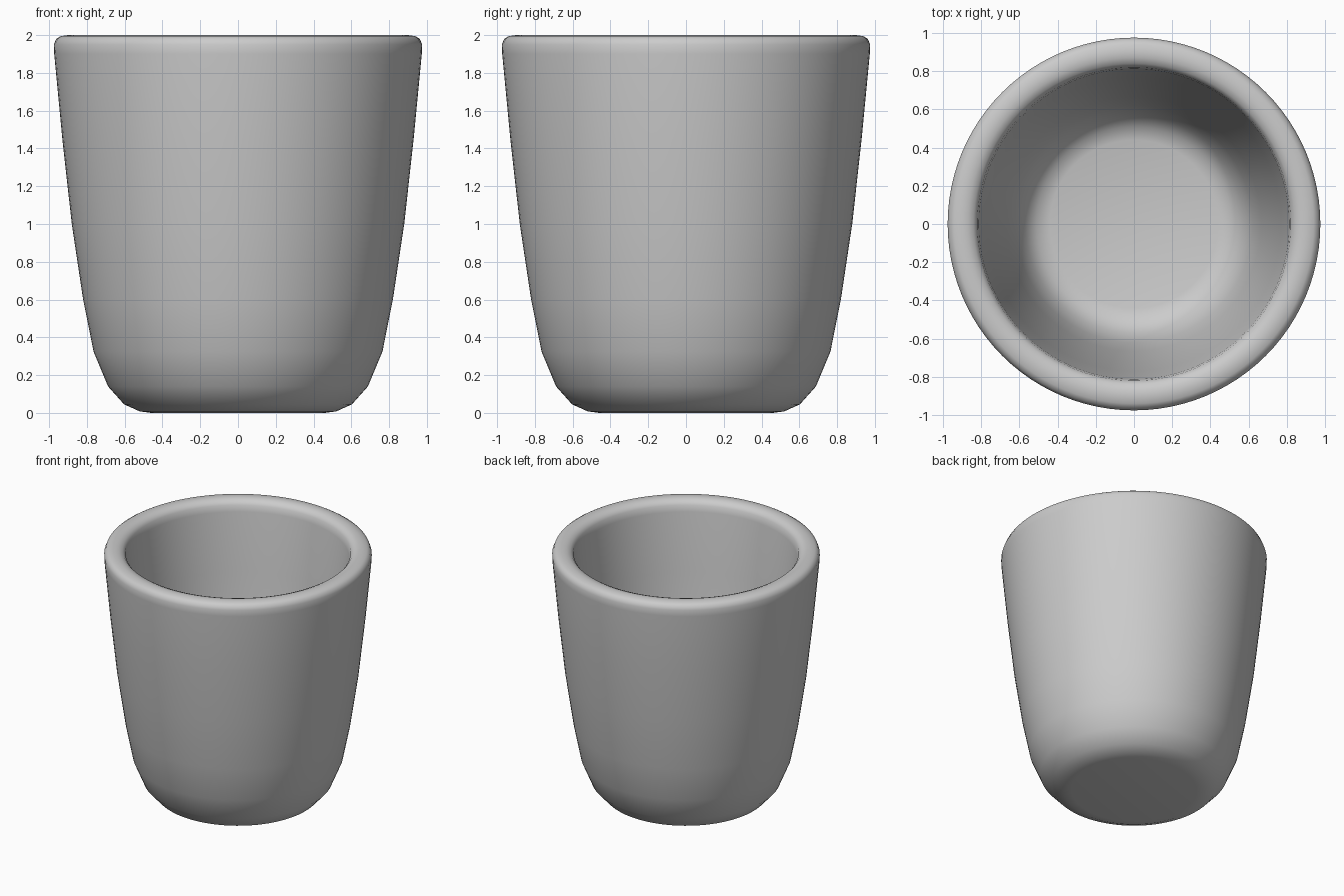
import bpy, bmesh
from math import cos, sin, tau

if "Cube" in bpy.data.objects:
    bpy.data.objects.remove(bpy.data.objects["Cube"])

SEGMENTS = 96

# (radius, height) outline: underside, outer wall, rounded rim, inner wall, inner floor
PROFILE = [
    (0.46, 0.0), (0.52, 0.008), (0.603, 0.045), (0.688, 0.14), (0.765, 0.325),
    (0.82, 0.60), (0.88, 1.0), (0.93, 1.45), (0.973, 1.90), (0.975, 1.95),
    (0.963, 1.98), (0.94, 1.994), (0.90, 2.0), (0.87, 1.997), (0.84, 1.985),
    (0.82, 1.96), (0.812, 1.91),
    (0.77, 1.45), (0.72, 1.0), (0.665, 0.62), (0.62, 0.38), (0.57, 0.25),
    (0.51, 0.185), (0.44, 0.165),
]


def lathe(name, profile, segments):
    bm = bmesh.new()
    rings = [[bm.verts.new((r * cos(tau * i / segments), r * sin(tau * i / segments), z))
              for i in range(segments)] for r, z in profile]
    for low, high in zip(rings, rings[1:]):
        for i in range(segments):
            j = (i + 1) % segments
            bm.faces.new((low[i], low[j], high[j], high[i]))
    # close the underside and the inner floor
    bm.faces.new(rings[0][::-1])
    bm.faces.new(rings[-1])
    for face in bm.faces:
        face.smooth = True
    bmesh.ops.recalc_face_normals(bm, faces=bm.faces)
    mesh = bpy.data.meshes.new(name)
    bm.to_mesh(mesh)
    bm.free()
    obj = bpy.data.objects.new(name, mesh)
    bpy.context.collection.objects.link(obj)
    return obj


# Handleless cup
lathe("cup", PROFILE, SEGMENTS)
